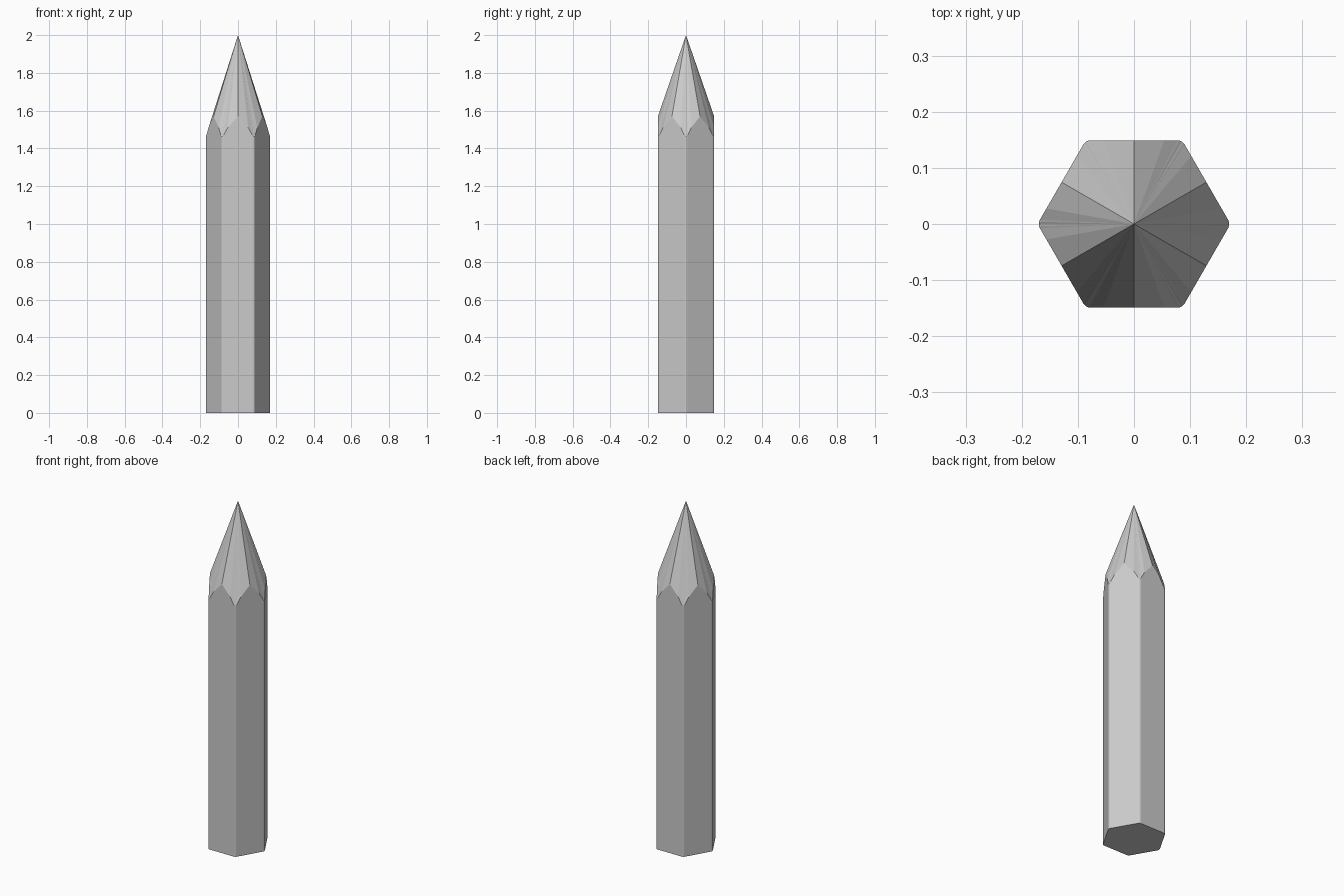
import bpy, bmesh, math

if "Cube" in bpy.data.objects:
    bpy.data.objects.remove(bpy.data.objects["Cube"])

APOTHEM, ROUND, TIP = 0.149, 0.015, 2.0
SEGS = 4

# Half-profile of one flat: (distance from flat middle, height of sharpened edge)
half_side = APOTHEM * math.tan(math.radians(30))
start = half_side - ROUND * math.tan(math.radians(30))


def on_flat(k, d):
    a = math.radians(30 + 60 * k)
    return (APOTHEM * math.cos(a) - d * math.sin(a),
            APOTHEM * math.sin(a) + d * math.cos(a))


# Rounded hexagon outline with the scalloped upper edge
outline = []
centre_r = (APOTHEM - ROUND) / math.cos(math.radians(30))
for k in range(6):
    for d, z in ((-0.054, 1.51), (0, 1.57), (0.054, 1.51)):
        outline.append((*on_flat(k, d), z))
    corner = math.radians(60 + 60 * k)
    cx, cy = centre_r * math.cos(corner), centre_r * math.sin(corner)
    for i in range(SEGS + 1):
        t = i / SEGS * 2 - 1
        a = corner + t * math.radians(30)
        outline.append((cx + ROUND * math.cos(a), cy + ROUND * math.sin(a),
                        1.46 + 0.008 * abs(t)))


def make(name, build):
    bm = bmesh.new()
    build(bm)
    bmesh.ops.recalc_face_normals(bm, faces=bm.faces)
    mesh = bpy.data.meshes.new(name)
    bm.to_mesh(mesh)
    bm.free()
    ob = bpy.data.objects.new(name, mesh)
    bpy.context.collection.objects.link(ob)


# Six-sided shaft and sharpened fan tip as one closed solid
def pencil(bm):
    low = [bm.verts.new((x, y, 0)) for x, y, z in outline]
    top = [bm.verts.new(p) for p in outline]
    apex = bm.verts.new((0, 0, TIP))
    bm.faces.new(low[::-1])
    n = len(outline)
    for i in range(n):
        j = (i + 1) % n
        bm.faces.new((low[i], low[j], top[j], top[i]))
        bm.faces.new((top[i], top[j], apex))


make("pencil", pencil)
